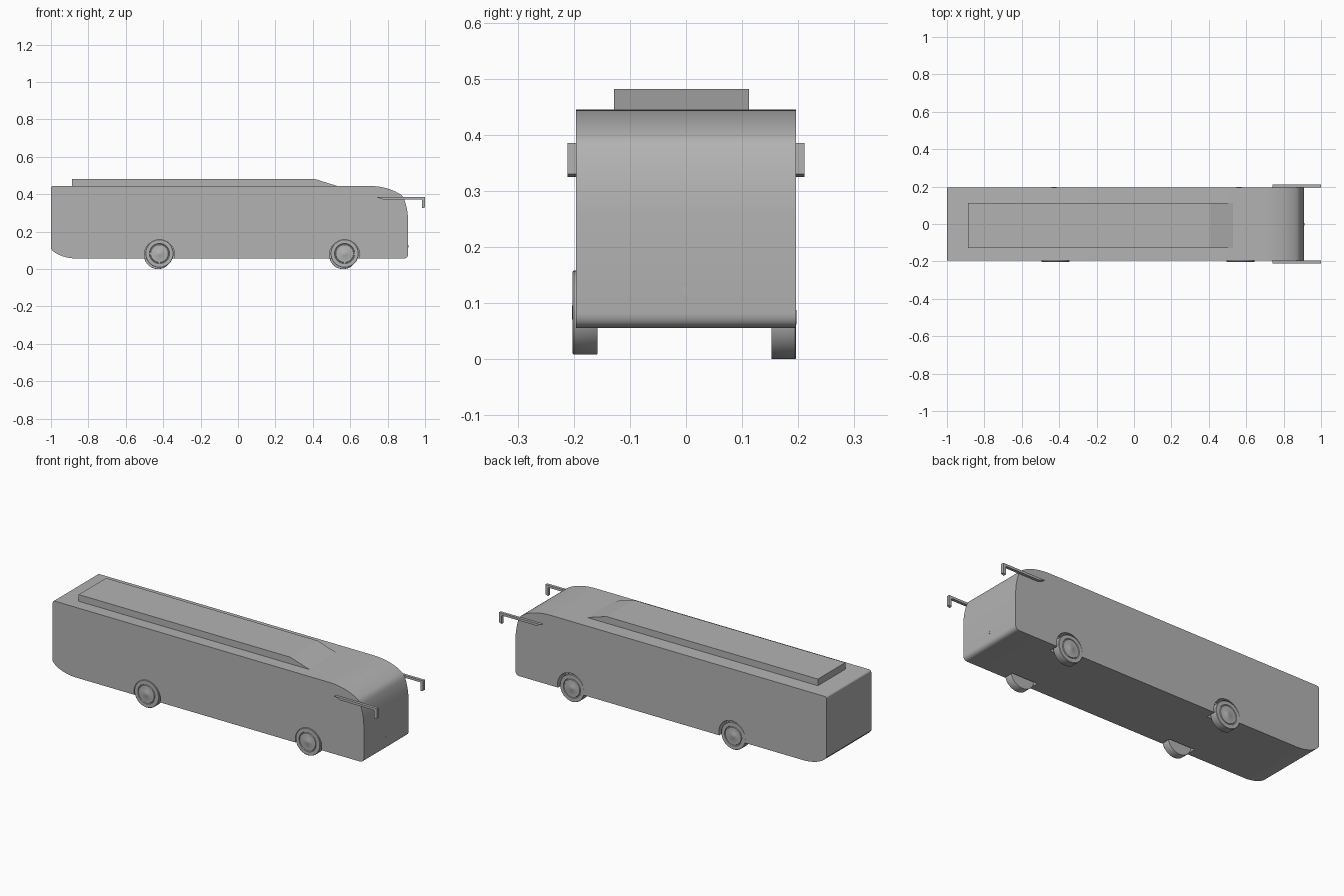
import bpy, bmesh, math
from mathutils import Vector
from mathutils.geometry import interpolate_bezier

cube = bpy.data.objects.get("Cube")
if cube:
    bpy.data.objects.remove(cube, do_unlink=True)

grey = bpy.data.materials.new("plain_grey")
grey.use_nodes = True
COLOUR = (0.45, 0.45, 0.45, 1)
grey.diffuse_color = COLOUR
grey.node_tree.nodes["Principled BSDF"].inputs["Base Color"].default_value = COLOUR


def finish(name, bm):
    bmesh.ops.recalc_face_normals(bm, faces=bm.faces)
    mesh = bpy.data.meshes.new(name)
    bm.to_mesh(mesh)
    bm.free()
    mesh.materials.append(grey)
    ob = bpy.data.objects.new(name, mesh)
    bpy.context.collection.objects.link(ob)
    return ob


def smooth(ob):
    bpy.ops.object.select_all(action='DESELECT')
    ob.select_set(True)
    bpy.context.view_layer.objects.active = ob
    bpy.ops.object.shade_smooth_by_angle(angle=math.radians(30))


def extrude_profile(name, points, y0, y1):
    """Side outline in x and z, pulled across from y0 to y1."""
    bm = bmesh.new()
    face = bm.faces.new([bm.verts.new((x, y0, z)) for x, z in points])
    moved = bmesh.ops.extrude_face_region(bm, geom=[face])["geom"]
    bmesh.ops.translate(bm, vec=(0, y1 - y0, 0),
                        verts=[v for v in moved if isinstance(v, bmesh.types.BMVert)])
    return finish(name, bm)


def lathe(name, profile, centre, side):
    """Spin (radius, outward offset) pairs about the axle, outward along side."""
    bm = bmesh.new()
    verts = [bm.verts.new((r, side * o, 0)) for r, o in profile]
    edges = [bm.edges.new(pair) for pair in zip(verts, verts[1:])]
    bmesh.ops.spin(bm, geom=verts + edges, cent=(0, 0, 0), axis=(0, 1, 0),
                   angle=math.tau, steps=48)
    bmesh.ops.remove_doubles(bm, verts=bm.verts, dist=1e-5)
    bmesh.ops.translate(bm, verts=bm.verts, vec=centre)
    return finish(name, bm)


def curve(a, ha, hb, b, n=10):
    pts = interpolate_bezier(*[Vector((p[0], p[1], 0)) for p in (a, ha, hb, b)], n)
    return [(p.x, p.y) for p in pts]


# Body shell with curved windscreen and tail
HALF = 0.196
outline = (curve((-1, 0.11), (-0.985, 0.08), (-0.92, 0.056), (-0.86, 0.056))
           + curve((0.885, 0.056), (0.9, 0.056), (0.91, 0.066), (0.91, 0.082), 6)
           + curve((0.91, 0.26), (0.907, 0.31), (0.9, 0.35), (0.882, 0.388), 8)
           + curve((0.882, 0.388), (0.84, 0.425), (0.77, 0.445), (0.69, 0.445), 12)[1:]
           + curve((-0.988, 0.445), (-0.995, 0.445), (-1, 0.44), (-1, 0.433), 4))
body = extrude_profile("body", outline, -HALF, HALF)

# Wheel arches cut from each side
AXLES = {"rear": -0.42, "front": 0.57}
for axle, x in AXLES.items():
    for side in (-1, 1):
        cutter = lathe(f"{axle}_arch_cutter_{side}",
                       [(0, -0.055), (0.081, -0.055), (0.081, 0.05), (0, 0.05)],
                       (x, side * HALF, 0.076), side)
        cutter.hide_render = True
        cutter.hide_set(True)
        cut = body.modifiers.new("arch", 'BOOLEAN')
        cut.operation = 'DIFFERENCE'
        cut.solver = 'EXACT'
        cut.object = cutter
bpy.context.view_layer.objects.active = body
body.select_set(True)
for mod in list(body.modifiers):
    bpy.ops.object.modifier_apply(modifier=mod.name)
for ob in [o for o in bpy.data.objects if "arch_cutter" in o.name]:
    bpy.data.objects.remove(ob, do_unlink=True)
smooth(body)

# Wheels: tyre, shallow rim groove and hub in one turned profile
wheel = [(0, -0.044), (0.074, -0.044), (0.075, -0.042), (0.075, -0.002), (0.073, 0),
         (0.054, 0), (0.052, -0.004), (0.049, -0.004), (0.047, 0),
         (0.014, 0), (0.012, 0.001), (0, 0.001)]
for axle, x in AXLES.items():
    smooth(lathe(f"{axle}_right_wheel", wheel, (x, -0.202, 0.083), -1))
    smooth(lathe(f"{axle}_left_wheel", wheel, (x - 0.008, 0.196, 0.075), 1))

# Roof unit with sloped front
extrude_profile("roof_unit", [(-0.888, 0.44), (0.535, 0.44), (0.525, 0.446),
                              (0.41, 0.482), (-0.888, 0.482)], -0.128, 0.112)

# Mirror arms with drooping ends
arm = [(0.74, 0.385), (0.775, 0.372), (0.98, 0.372), (0.984, 0.368), (0.984, 0.325),
       (1, 0.33), (1, 0.385)]
for name, side in (("right", -1), ("left", 1)):
    extrude_profile(f"{name}_mirror_arm", arm, side * 0.195, side * 0.211)

# Small round cover on the nose
cover = lathe("nose_cover", [(0, 0), (0.007, 0), (0.007, 0.003), (0, 0.003)],
              (0, 0, 0), 1)
cover.rotation_euler.z = -math.pi / 2
cover.location = (0.909, -0.001, 0.123)
